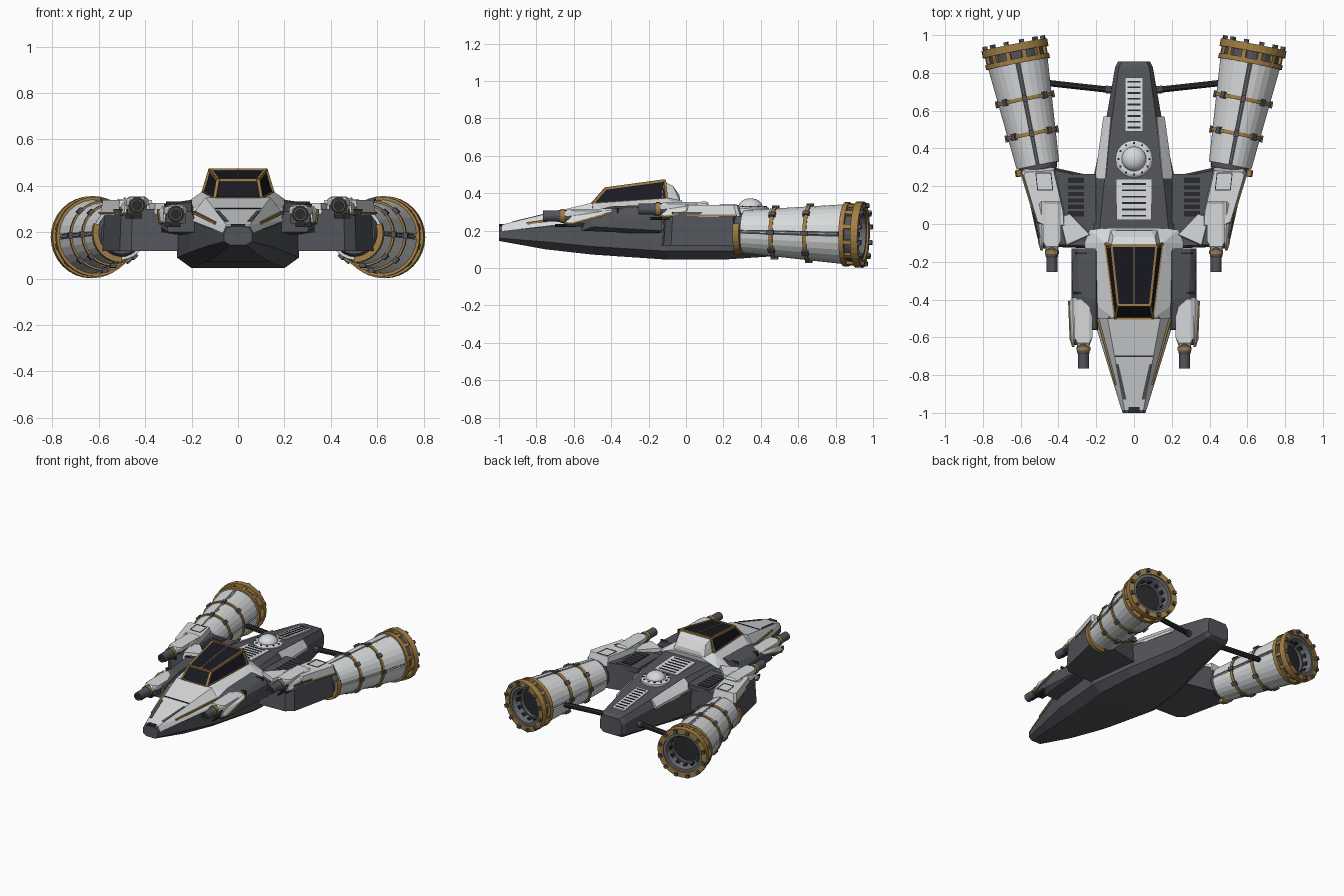
import bpy, bmesh, math
from mathutils import Vector, Matrix

if "Cube" in bpy.data.objects:
    bpy.data.objects.remove(bpy.data.objects["Cube"])


def mat(name, r, g, b):
    m = bpy.data.materials.new(name)
    m.diffuse_color = (r, g, b, 1)
    m.use_nodes = True
    m.node_tree.nodes["Principled BSDF"].inputs["Base Color"].default_value = m.diffuse_color
    return m


DARK = mat("dark grey hull", 0.085, 0.09, 0.102)
WHITE = mat("pale grey panel", 0.68, 0.7, 0.71)
GOLD = mat("bronze trim", 0.36, 0.21, 0.06)
GLASS = mat("tinted glass", 0.010, 0.010, 0.017)
BLACK = mat("black fittings", 0.022, 0.023, 0.027)
STEEL = mat("mid grey metal", 0.14, 0.145, 0.16)


class Part:
    """One mesh object collected from simple solids; mirrored over x unless told otherwise."""
    def __init__(self, name, material, mirror=True, smooth=False):
        self.name, self.material, self.mirror, self.smooth = name, material, mirror, smooth
        self.bm = bmesh.new()

    def hull(self, pts, sym=False, M=Matrix()):
        pts = [Vector(p) for p in pts]
        if sym:
            pts += [Vector((-p.x, p.y, p.z)) for p in pts]
        vs = [self.bm.verts.new(M @ p) for p in pts]
        res = bmesh.ops.convex_hull(self.bm, input=vs)
        loose = [v for v in res["geom_interior"] if isinstance(v, bmesh.types.BMVert)]
        bmesh.ops.delete(self.bm, geom=loose, context='VERTS')
        return self

    def box(self, x0, x1, y0, y1, z0, z1, M=Matrix()):
        return self.hull([(x, y, z) for x in (x0, x1) for y in (y0, y1) for z in (z0, z1)], M=M)

    def slab(self, plan, z0, z1, inset=0.0):
        """Prism over a plan outline, with the top drawn in toward its middle."""
        c = sum((Vector(p) for p in plan), Vector((0, 0))) / len(plan)
        top = [Vector(p).lerp(c, inset) for p in plan]
        return self.hull([(x, y, z0) for x, y in plan] + [(p.x, p.y, z1) for p in top])

    def rod(self, p, q, r, n=4):
        p, q = Vector(p), Vector(q)
        M = Matrix.Translation(p) @ (q - p).to_track_quat('Z', 'Y').to_matrix().to_4x4()
        a = [math.tau * (i + .5) / n for i in range(n)]
        return self.hull([(r * math.cos(t), r * math.sin(t), z) for t in a for z in (0, (q - p).length)], M=M)

    def lathe(self, prof, M, n=24, a0=0, a1=360):
        """Spin a closed (radius, along) profile around local z."""
        full = a1 - a0 >= 360
        rings = []
        for i in range(n if full else n + 1):
            a = math.radians(a0 + (a1 - a0) * i / n)
            rings.append([self.bm.verts.new(M @ Vector((r * math.cos(a), r * math.sin(a), t))) for r, t in prof])
        k = len(prof)
        for i in range(n):
            A, B = rings[i], rings[(i + 1) % len(rings)]
            for j in range(k):
                self.bm.faces.new((A[j], A[(j + 1) % k], B[(j + 1) % k], B[j]))
        if not full:
            self.bm.faces.new(rings[0])
            self.bm.faces.new(rings[-1])
        return self

    def done(self):
        bm = self.bm
        bmesh.ops.remove_doubles(bm, verts=bm.verts, dist=1e-5)
        bmesh.ops.dissolve_limit(bm, angle_limit=0.01, verts=bm.verts, edges=bm.edges)
        bmesh.ops.recalc_face_normals(bm, faces=bm.faces)
        me = bpy.data.meshes.new(self.name)
        bm.to_mesh(me)
        bm.free()
        me.materials.append(self.material)
        for p in me.polygons:
            p.use_smooth = self.smooth
        ob = bpy.data.objects.new(self.name, me)
        bpy.context.collection.objects.link(ob)
        if self.mirror:
            ob.modifiers.new("Mirror", 'MIRROR').use_mirror_merge = False


# Main hull: lofted eight-sided sections (y, keel w, keel z, side w, side low, side high, deck w, deck z)
S = [(-1.0, .035, .145, .06, .16, .2, .048, .222), (-.75, .09, .1, .135, .14, .22, .085, .28),
     (-.5, .14, .072, .205, .115, .25, .13, .33), (-.1, .2, .045, .262, .09, .25, .19, .33),
     (.2, .18, .045, .225, .09, .25, .16, .325), (.57, .1, .07, .145, .1, .235, .115, .285),
     (.83, .07, .1, .1, .125, .21, .08, .25), (.86, .055, .115, .085, .135, .2, .065, .24)]
hull = Part("main_hull", DARK, False)
rings = []
for y, kw, kz, w, zl, zh, dw, dz in S:
    half = [(kw, kz), (w, zl), (w, zh), (dw, dz)]
    sec = half + [(-x, z) for x, z in reversed(half)]
    rings.append([hull.bm.verts.new((x, y, z)) for x, z in sec])
for A, B in zip(rings, rings[1:]):
    for j in range(8):
        hull.bm.faces.new((A[j], A[(j + 1) % 8], B[(j + 1) % 8], B[j]))
hull.bm.faces.new(rings[0])
hull.bm.faces.new(rings[-1])
hull.done()

# Nose plating, trim and markings
Part("nose_plate", WHITE, False).hull([(.215, -.5, .255), (.14, -.5, .35), (.066, -.985, .198),
                                       (.05, -.985, .232)], True).done()
Part("nose_trim", GOLD).rod((.192, -.5, .287), (.095, -.85, .238), .008).done()
Part("nose_seam", BLACK, False).rod((-.1, -.7, .3), (.1, -.7, .3), .006).done()
Part("nose_stripes", DARK).hull([(x, y, .35 + .243 * (y + .5) + d) for x, y in
                                 [(.096, -.74), (.082, -.74), (.058, -.93), (.04, -.93)] for d in (-.006, .003)]).done()
Part("nose_sensor", BLACK, False).box(-.03, .03, -1.0, -.97, .208, .236).done()

# Cockpit shroud and rear fairing
Part("cockpit_shroud", WHITE, False).hull([(.205, -.5, .27), (.1, -.5, .35), (.245, -.4, .28), (.262, -.1, .3),
                                           (.155, -.1, .375), (.235, -.03, .31), (.11, -.02, .36)], True).done()
Part("canopy_fairing", WHITE, False).hull([(.15, -.13, .36), (.122, -.12, .462), (.11, -.07, .44),
                                           (.125, -.03, .35), (.09, -.035, .39)], True).done()

# Canopy glass and bronze frame
fb, ft, rt, rb = (.1, -.5, .345), (.086, -.43, .425), (.12, -.115, .468), (.15, -.105, .37)
Part("canopy_glass", GLASS, False).hull([fb, ft, rt, rb], True).done()
frame = Part("canopy_frame", GOLD)
for p, q in [(fb, ft), (ft, rt), (rt, rb), (fb, rb)]:
    frame.rod(p, q, .0095)
for p in (fb, ft, rt):
    frame.rod((0, p[1], p[2]), p, .0095)
frame.rod((0, ft[1], ft[2]), (0, rt[1], rt[2]), .004).done()


# Deck vents, dome and side deck panels
def vent(name, y0, y1, w, z0, z1, n):
    plate, slots = Part(name, WHITE, False), Part(name + "_slots", BLACK, False)
    plate.hull([(w, y0, z0), (w, y1, z1), (w, y0, z0 - .02), (w, y1, z1 - .02)], True).done()
    for i in range(n):
        f = (i + .7) / (n + .4)
        y, z = y0 + (y1 - y0) * f, z0 + (z1 - z0) * f
        slots.box(-w * .7, w * .7, y - .0045, y + .0045, z - .01, z + .003)
    slots.done()


vent("front_vent", .02, .235, .092, .339, .328, 6)
vent("rear_vent", .49, .775, .048, .303, .267, 9)
D = Matrix.Translation((0, .345, .305))
Part("dome_base", WHITE, False).lathe([(0.0, 0), (.098, 0), (.098, .016), (.085, .024), (0.0, .024)], D).done()
Part("dome", WHITE, False, True).lathe([(.066 * math.cos(a * math.pi / 12), .018 + .05 * math.sin(a * math.pi / 12))
                                        for a in range(7)] + [(0, .018)], D).done()
bolts = Part("dome_bolts", BLACK, False)
for i in range(12):
    a = math.tau * i / 12
    x, y = .083 * math.cos(a), .345 + .083 * math.sin(a)
    bolts.box(x - .005, x + .005, y - .005, y + .005, .32, .333)
bolts.done()
Part("side_deck_panel", WHITE).hull([(.208, .24, .25), (.208, .24, .268), (.152, .24, .328), (.162, .57, .225),
                                     (.162, .57, .243), (.122, .57, .29), (.1, .57, .25), (.14, .24, .28)]).done()

# Forward side pods
Part("forward_pod", DARK).hull([(.17, -.56, .2), (.3, -.56, .2), (.33, -.5, .22), (.32, -.52, .29), (.2, -.56, .29),
                                (.33, -.13, .2), (.33, -.13, .29), (.3, -.13, .325), (.2, -.13, .34), (.2, -.13, .18),
                                (.29, -.38, .32), (.2, -.4, .33)]).done()
Part("pod_vent", BLACK).box(.265, .32, -.37, -.36, .28, .322).box(.25, .31, -.16, -.15, .3, .332).done()

# Engine arms with white top armour and recessed vents
Part("engine_arm", DARK).slab([(.2, -.13), (.46, -.12), (.51, -.08), (.585, .26), (.43, .3), (.2, .25)],
                              .12, .3, .06).done()
Part("arm_armour", WHITE).slab([(.36, -.02), (.475, -.02), (.515, .0), (.595, .27), (.585, .29), (.42, .3), (.365, .06)],
                               .275, .338, .1).slab([(.225, -.06), (.36, -.12), (.4, .04), (.34, .06)],
                                                    .28, .325, .1).done()
Part("arm_vent", DARK).box(.2, .37, .0, .265, .27, .305).done()
Part("arm_vent_grille", BLACK).box(.265, .35, .04, .245, .29, .309).done()
slats = Part("arm_vent_slats", DARK)
for i in range(5):
    slats.box(.265, .35, .068 + i * .034, .08 + i * .034, .3, .312)
slats.done()
outline = Part("arm_hatch_lines", BLACK)
for p, q in [((.43, .18), (.51, .18)), ((.51, .18), (.52, .27)), ((.52, .27), (.44, .27)), ((.44, .27), (.43, .18))]:
    outline.rod((*p, .338), (*q, .338), .003)
outline.done()
Part("arm_side_trim", GOLD).rod((.515, .0, .282), (.597, .27, .282), .006).done()


# Guns: dark housing under white armour, barrel, bronze collar and slanted side fins
def gun(name, x, y, z):
    M = Matrix.Translation((x, y, z)) @ Matrix.Rotation(math.pi / 2, 4, 'X')
    Part(name + "_housing", DARK).box(x - .042, x + .042, y + .03, y + .22, z - .04, z + .02).done()
    Part(name + "_armour", WHITE).hull([(x + s * w, y + t, z + h) for s in (-1, 1) for w, t, h in
                                        [(.03, -.012, .02), (.03, -.012, .002), (.048, .04, .028), (.048, .04, .0),
                                         (.048, .25, .028), (.048, .25, .0), (.03, .01, .036), (.03, .24, .04)]]).done()
    Part(name + "_barrel", DARK).lathe([(.033, 0), (.033, .04), (.029, .05), (.029, .125), (.02, .125),
                                        (.02, .06), (0, .06), (0, -.06), (.033, -.06)], M, 16).done()
    Part(name + "_bore", BLACK).lathe([(0, .058), (.021, .058), (.021, .115), (0, .115)], M, 12).done()
    Part(name + "_collar", GOLD).lathe([(.02, .01), (.037, .01), (.037, .03), (.02, .03)], M, 16).done()
    fin = [(x + .056, y - .01, z - .035), (x + .068, y + .03, z - .04), (x + .076, y + .23, z + .015),
           (x + .056, y + .25, z + .035), (x + .052, y + .03, z)]
    Part(name + "_fin", WHITE).hull(fin + [(a - .008, b, c) for a, b, c in fin]).done()
    Part(name + "_fin_trim", GOLD).rod(fin[1], fin[2], .007).rod(fin[0], fin[1], .006).done()
    Part(name + "_under_gun", BLACK).box(x - .02, x + .05, y + .0, y + .09, z - .055, z - .035).rod(
        (x + .02, y - .06, z - .05), (x + .02, y + .05, z - .05), .008, 8).done()


gun("forward_gun", .268, -.64, .278)
gun("outer_gun", .435, -.13, .315)

# Engines: everything is placed along a splayed axis
O, E = Vector((.505, .29, .195)), Vector((.637, .965, .178))
M = Matrix.Translation(O) @ (E - O).to_track_quat('Z', 'Y').to_matrix().to_4x4()


def rad(t):
    return .113 + .083 * t


Part("engine_core", DARK).lathe([(0, -.02), (.09, -.02), (.1, 0), (.145, .56), (.15, .64), (.135, .64), (.1, .53),
                                 (0, .53)], M, 24).done()
panels = Part("engine_panels", WHITE)
for k in range(4):
    panels.lathe([(rad(.02), .02), (rad(.57), .57), (rad(.57) - .02, .57), (rad(.02) - .02, .02)], M, 6,
                 90 * k + 4, 90 * k + 86)
panels.done()
bands, clips, rails = Part("engine_bands", GOLD), Part("engine_clips", DARK), Part("engine_rails", WHITE)
for t in (.19, .377):
    r = rad(t)
    bands.lathe([(r - .004, t - .01), (r + .008, t - .01), (r + .008, t + .01), (r - .004, t + .01)], M, 24)
    for k in range(8):
        R = M @ Matrix.Rotation(math.radians(45 * k), 4, 'Z')
        clips.box(r - .005, r + .015, -.013, .013, t - .018, t + .018, R)
bands.lathe([(.1, -.018), (.126, -.018), (.126, .016), (.1, .016)], M, 10, 160, 270)
for t0, t1, r, d in ((.568, .594, .172, .024), (.632, .672, .177, .038)):
    bands.lathe([(r - d, t0), (r, t0), (r, t1), (r - d, t1)], M, 32)
for k in range(12):
    R = M @ Matrix.Rotation(math.radians(30 * k + 15), 4, 'Z')
    bands.box(.152, .168, -.012, .012, .59, .64, R)
    clips.box(.15, .172, -.011, .011, .665, .69, R)
for k in range(4):
    R = M @ Matrix.Rotation(math.radians(90 * k), 4, 'Z')
    rails.rod(R @ Vector((rad(.03) - .007, 0, .03)), R @ Vector((rad(.56) - .007, 0, .56)), .006, 6)
for p in (bands, clips, rails):
    p.done()

# Nozzle interior
Part("nozzle_ring", STEEL).lathe([(.12, .662), (.142, .662), (.142, .62), (.1, .58), (.092, .58), (.092, .605),
                                  (.104, .605)], M, 24).done()
Part("nozzle_throat", BLACK).lathe([(0, .56), (.095, .56), (.095, .585), (0, .585)], M, 24).done()
teeth = Part("nozzle_teeth", BLACK)
for k in range(12):
    teeth.box(.1, .116, -.013, .013, .6, .632, M @ Matrix.Rotation(math.radians(30 * k), 4, 'Z'))
teeth.done()

# Rear struts
Part("rear_strut", BLACK).rod((.08, .705, .165), (.49, .75, .165), .018, 8).done()
Part("strut_socket", DARK).rod((.09, .706, .165), (.15, .713, .165), .022, 8).done()
